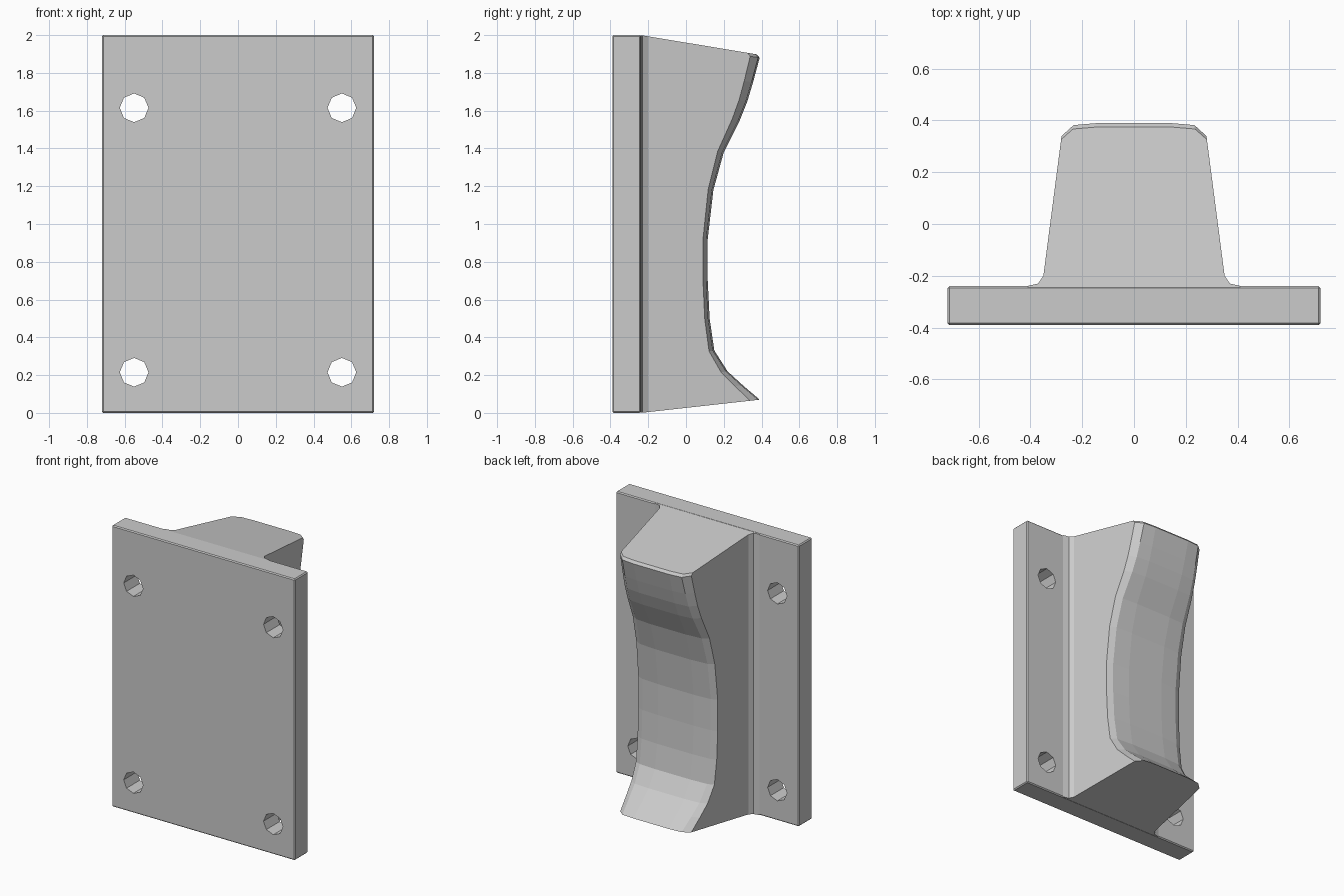
import bpy, bmesh, math
from mathutils import Matrix

if "Cube" in bpy.data.objects:
    bpy.data.objects.remove(bpy.data.objects["Cube"])

grey = bpy.data.materials.new("plain grey")
grey.diffuse_color = (0.6, 0.6, 0.6, 1)
grey.use_nodes = True
grey.node_tree.nodes["Principled BSDF"].inputs["Base Color"].default_value = grey.diffuse_color


def make_object(name, bm):
    bmesh.ops.recalc_face_normals(bm, faces=bm.faces)
    mesh = bpy.data.meshes.new(name)
    bm.to_mesh(mesh)
    bm.free()
    mesh.materials.append(grey)
    ob = bpy.data.objects.new(name, mesh)
    bpy.context.collection.objects.link(ob)
    return ob


# Mounting plate with slightly softened edges
bm = bmesh.new()
bmesh.ops.create_cube(bm, size=1, matrix=Matrix.Translation((0, -0.315, 1))
                      @ Matrix.Diagonal((1.44, 0.15, 2, 1)))
bmesh.ops.bevel(bm, geom=bm.edges[:], offset=0.007, segments=1, affect='EDGES')
plate = make_object("mounting_plate", bm)

# Four octagonal screw holes
bm = bmesh.new()
for x in (-0.55, 0.55):
    for z in (0.215, 1.615):
        bmesh.ops.create_cone(bm, cap_ends=True, segments=8, radius1=0.076,
                              radius2=0.076, depth=0.5,
                              matrix=Matrix.Translation((x, -0.315, z))
                              @ Matrix.Rotation(math.pi / 2, 4, 'X'))
cutter = make_object("hole_cutter", bm)
cutter.hide_render = True
mod = plate.modifiers.new("holes", 'BOOLEAN')
mod.operation = 'DIFFERENCE'
mod.solver = 'EXACT'
mod.object = cutter
bpy.context.view_layer.objects.active = plate
bpy.ops.object.modifier_apply(modifier=mod.name)
bpy.data.objects.remove(cutter)

# Concave support block: side profile (y, z) of its outer face, bottom to top
profile = [(0.39, 0.07), (0.30, 0.147), (0.22, 0.22), (0.15, 0.33),
           (0.125, 0.50), (0.115, 0.70), (0.115, 0.92), (0.145, 1.18),
           (0.20, 1.38), (0.285, 1.55), (0.325, 1.65), (0.355, 1.75),
           (0.39, 1.88), (0.375, 1.898)]
BACK = -0.24


def half_width(y):
    return 0.35 - (y + 0.2) * 0.13


bm = bmesh.new()
rows = []
for i, (depth, z_out) in enumerate(profile):
    # Rows fan from the plate to the outer face, so both ends slope
    z_back = 2 * (z_out - 0.07) / (1.898 - 0.07)
    c = 0.025 + 0.025 * max(0, depth - 0.115) / 0.275
    half = [(0.41, BACK - 0.02), (0.41, BACK + 0.001), (0.37, BACK + 0.01),
            (0.35, -0.2), (half_width(depth - c), depth - c),
            (half_width(depth) - 0.04, depth - 0.008), (0.14, depth)]
    section = half + [(-x, y) for x, y in reversed(half)]
    row = []
    for x, y in section:
        t = max(0, (y - BACK) / (depth - BACK))
        z = z_back + (z_out - z_back) * t
        row.append(bm.verts.new((x, y, min(max(z, 0.001), 1.999))))
    rows.append(row)
for a, b in zip(rows, rows[1:]):
    for j in range(len(a)):
        k = (j + 1) % len(a)
        bm.faces.new((a[j], a[k], b[k], b[j]))
bm.faces.new(rows[0])
bm.faces.new(rows[-1])
make_object("support_block", bm)
